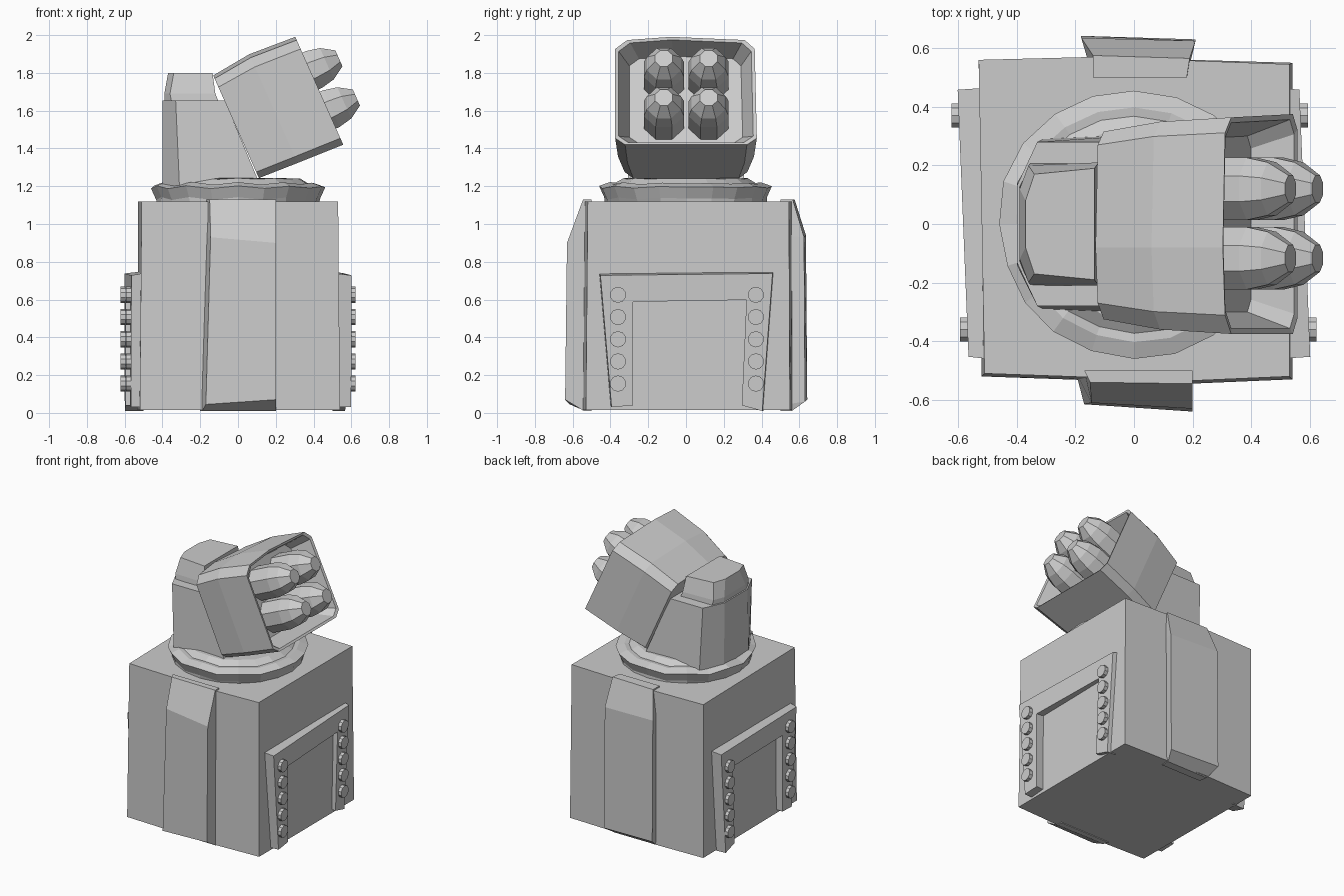
import bpy, bmesh, math
from mathutils import Vector

if "Cube" in bpy.data.objects:
    bpy.data.objects.remove(bpy.data.objects["Cube"])

grey = bpy.data.materials.new("plain grey")
grey.diffuse_color = (0.6, 0.6, 0.6, 1)
grey.use_nodes = True
grey.node_tree.nodes["Principled BSDF"].inputs["Base Color"].default_value = grey.diffuse_color


def loft(name, loops):
    """Skin a stack of equal-length vertex loops and cap both ends."""
    bm = bmesh.new()
    rows = [[bm.verts.new(p) for p in loop] for loop in loops]
    n = len(rows[0])
    for a, b in zip(rows, rows[1:]):
        for i in range(n):
            j = (i + 1) % n
            bm.faces.new((a[i], a[j], b[j], b[i]))
    bm.faces.new(rows[0][::-1])
    bm.faces.new(rows[-1])
    bmesh.ops.recalc_face_normals(bm, faces=bm.faces)
    me = bpy.data.meshes.new(name)
    bm.to_mesh(me)
    bm.free()
    me.materials.append(grey)
    ob = bpy.data.objects.new(name, me)
    bpy.context.collection.objects.link(ob)
    return ob


def flat(pts, z):
    return [(x, y, z) for x, y in pts]


# Base block, slightly bulged on front and back
top = [(-.51, -.51), (.19, -.535), (.53, -.52), (.53, .545), (-.14, .57), (-.53, .56)]
bottom = [(-.52, -.52), (.19, -.545), (.54, -.53), (.54, .55), (-.14, .57), (-.53, .56)]
loft("base_block", [flat(bottom, .015), flat(top, 1.12)])

# Front and back ribs with sloped tops
loft("front_rib", [
    flat([(-.20, -.50), (-.19, -.535), (.20, -.54), (.20, -.50)], .01),
    [(-.20, -.50, .03), (-.17, -.615, .045), (.20, -.64, .07), (.20, -.50, .03)],
    [(-.17, -.50, .92), (-.145, -.61, .93), (.20, -.63, .90), (.20, -.50, .92)],
    flat([(-.17, -.50), (-.15, -.54), (.20, -.545), (.20, -.50)], 1.13)])
loft("back_rib", [
    flat([(-.14, .50), (-.15, .56), (.18, .56), (.18, .50)], .01),
    [(-.14, .50, .04), (-.18, .642, .07), (.21, .63, .06), (.18, .50, .04)],
    [(-.14, .50, .94), (-.18, .635, .94), (.21, .625, .93), (.18, .50, .94)],
    flat([(-.14, .50), (-.14, .575), (.19, .565), (.18, .50)], 1.13)])

# Side frames (upside-down U) with two columns of bolts
frame = [(-.46, .74), (-.40, .03), (-.285, .04), (-.285, .60), (.325, .61),
         (.30, .04), (.41, .01), (.465, .75)]


def outer_x(s, y):
    return s * .583 - .04 * y


for s, side in ((1, "right"), (-1, "left")):
    loft(side + "_frame", [
        [(s * .50, y, z) for y, z in frame],
        [(outer_x(s, y), y * .985, z - .012 * (z > .5)) for y, z in frame]])
    for y in (-.36, .37):
        for i in range(5):
            z = .155 + i * .1175
            x = outer_x(s, y)
            ring = [(y + .043 * math.cos(a), z + .043 * math.sin(a))
                    for a in (math.tau * (k + .5) / 10 for k in range(10))]
            loft(side + "_bolt", [[(px, a, b) for a, b in ring]
                                  for px in (x - s * .03, x + s * .025)])


# Turntable ring, a little uneven like worn stone
def circle(r, z, n=20, wob=.008):
    return [((r + wob * math.sin(5 * i)) * math.cos(math.tau * i / n),
             (r + wob * math.cos(7 * i)) * math.sin(math.tau * i / n),
             z + wob * math.sin(3 * i)) for i in range(n)]


loft("turntable", [circle(.43, 1.11, wob=0), circle(.435, 1.135), circle(.462, 1.195),
                   circle(.405, 1.215), circle(.375, 1.212), circle(.33, 1.24, wob=.004)])


# Yoke that carries the pod, with a smaller cap on top
def yoke(xb, yb, xc, yc, xf, yf, z):
    return flat([(xb, -yb), (xc, -yc), (xf, -yf), (xf, yf), (xc, yc), (xb, yb)], z)


loft("yoke", [yoke(-.40, .14, -.31, .29, .12, .31, 1.20),
              yoke(-.40, .13, -.33, .28, -.07, .28, 1.655)])
loft("yoke_cap", [yoke(-.39, .13, -.35, .21, -.10, .21, 1.64),
                  yoke(-.39, .12, -.36, .20, -.12, .21, 1.69),
                  yoke(-.37, .08, -.34, .17, -.135, .19, 1.80)])

# Tilted pod: u runs along the firing axis, v is up within the pod
TILT = math.radians(24)
CU, SU = math.cos(TILT), math.sin(TILT)


def pod_point(u, y, v):
    return Vector((.21 + u * CU - v * SU, y, 1.61 + u * SU + v * CU))


def section(u, w, t, b, k=1.0, vshift=0.0):
    pts = [(-w, .24 * t / .31), (-w * .83, t * .94), (-.08, t), (w * .83, t * .94),
           (w * .97, .24 * t / .31), (w, -b * .88), (w * .86, -b), (-w * .86, -b), (-w, -b * .88)]
    return [pod_point(u, y * k, v * k + vshift) for y, v in pts]


loft("missile_pod", [section(-.24, .325, .30, .295),
                     section(-.02, .36, .325, .305),
                     section(.24, .375, .31, .315),
                     section(.235, .375, .31, .315, .95),
                     section(.10, .375, .31, .315, .80, .012)])

# Four missiles with faceted noses
for y in (-.117, .12):
    for v in (.112, -.115):
        loops = []
        for u, r in ((.05, .115), (.26, .115), (.335, .098), (.405, .05)):
            loops.append([pod_point(u, y + r * math.cos(a), v + r * math.sin(a))
                          for a in (math.tau * (k + .5) / 8 for k in range(8))])
        loft("missile", loops)
